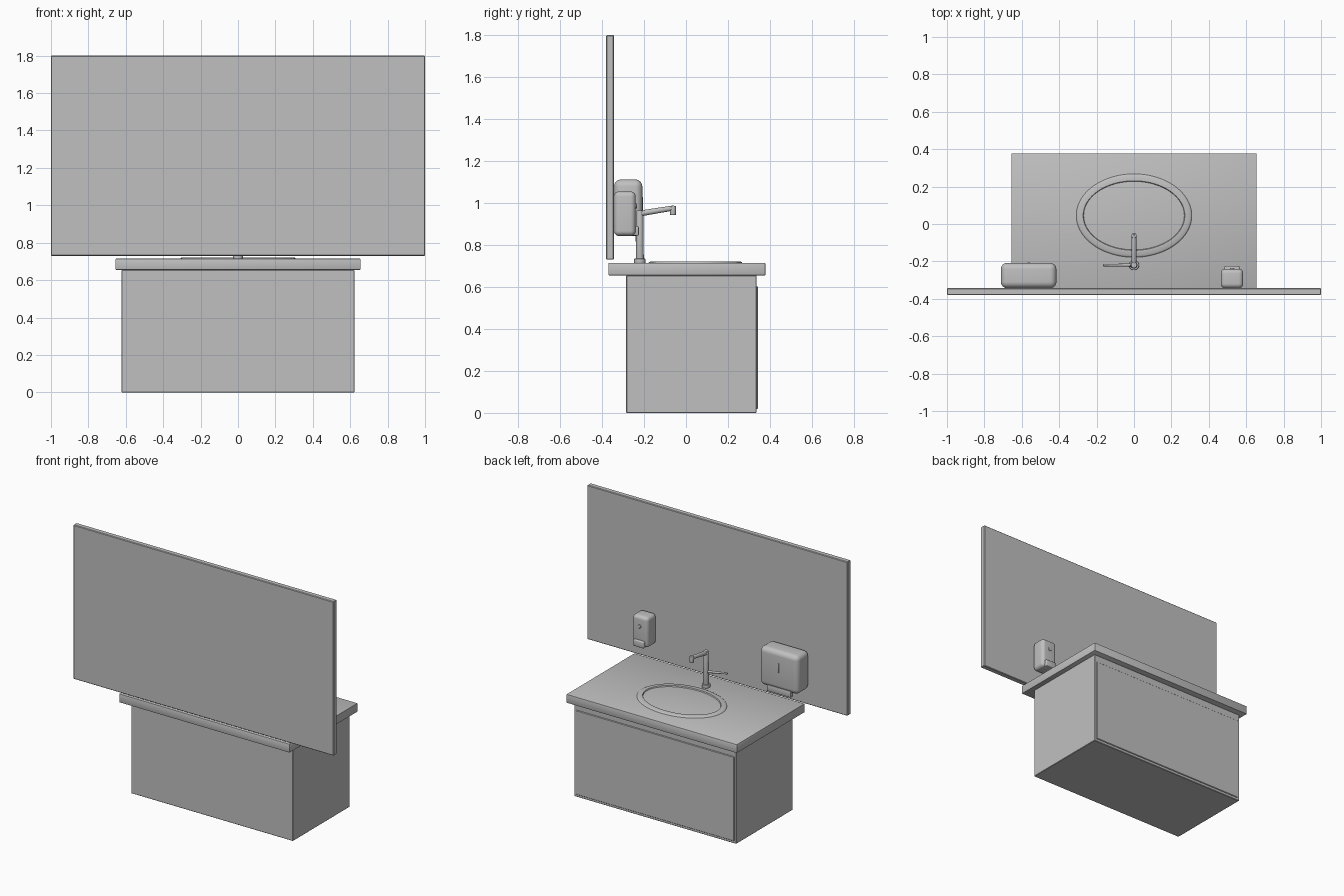
import bpy, bmesh, math
from mathutils import Vector

cube = bpy.data.objects.get("Cube")
if cube:
    bpy.data.objects.remove(cube, do_unlink=True)

GREY = (0.53, 0.53, 0.53, 1)
grey = bpy.data.materials.new("plain grey")
grey.use_nodes = True
grey.diffuse_color = GREY
grey.node_tree.nodes["Principled BSDF"].inputs["Base Color"].default_value = GREY


def finish(name, bm):
    bmesh.ops.recalc_face_normals(bm, faces=bm.faces)
    mesh = bpy.data.meshes.new(name)
    bm.to_mesh(mesh)
    bm.free()
    mesh.materials.append(grey)
    obj = bpy.data.objects.new(name, mesh)
    bpy.context.collection.objects.link(obj)
    bpy.ops.object.select_all(action='DESELECT')
    obj.select_set(True)
    bpy.context.view_layer.objects.active = obj
    bpy.ops.object.shade_smooth_by_angle(angle=math.radians(35))
    return obj


def box(name, low, high, radius=0.0, segments=1):
    """Box between two corners, with optional rounded edges."""
    bm = bmesh.new()
    bmesh.ops.create_cube(bm, size=1)
    for v in bm.verts:
        v.co = Vector([(a + b) / 2 + c * (b - a) for a, b, c in zip(low, high, v.co)])
    if radius:
        bmesh.ops.bevel(bm, geom=bm.edges[:], offset=radius, segments=segments,
                        profile=0.5, affect='EDGES')
    return finish(name, bm)


def rod(name, start, end, r1, r2=None, bevel=0.003):
    """Round rod between two points, optionally tapered."""
    start, end = Vector(start), Vector(end)
    axis = end - start
    bm = bmesh.new()
    bmesh.ops.create_cone(bm, cap_ends=True, segments=32, radius1=r1,
                          radius2=r1 if r2 is None else r2, depth=axis.length)
    caps = [e for e in bm.edges if abs(e.verts[0].co.z - e.verts[1].co.z) < 1e-5]
    bmesh.ops.bevel(bm, geom=caps, offset=bevel, segments=3, profile=0.5, affect='EDGES')
    turn = axis.to_track_quat('Z', 'Y')
    for v in bm.verts:
        v.co = turn @ v.co + (start + end) / 2
    return finish(name, bm)


def oval_ring(name, centre, half_x, half_y, profile, steps=96):
    """Sweep an (inset, height) profile round an oval."""
    bm = bmesh.new()
    loops = []
    for inset, z in profile:
        loops.append([bm.verts.new((centre[0] + (half_x - inset) * math.cos(a),
                                    centre[1] + (half_y - inset) * math.sin(a), z))
                      for a in (math.tau * i / steps for i in range(steps))])
    for k, lower in enumerate(loops):
        upper = loops[(k + 1) % len(loops)]
        for i in range(steps):
            j = (i + 1) % steps
            bm.faces.new((lower[i], lower[j], upper[j], upper[i]))
    return finish(name, bm)


# Wall mirror
box("mirror", (-1, -0.38, 0.73), (1, -0.343, 1.8), 0.004)

# Vanity cabinet, drawer front and countertop
box("cabinet", (-0.622, -0.285, 0), (0.622, 0.337, 0.655), 0.003)
box("drawer_front", (-0.607, 0.33, 0.018), (0.607, 0.343, 0.603), 0.003)
box("countertop", (-0.655, -0.37, 0.655), (0.655, 0.378, 0.715), 0.004, 2)

# Basin rim
oval_ring("basin_rim", (0, 0.045), 0.31, 0.224,
          [(0, 0.713), (0.003, 0.718), (0.01, 0.722), (0.038, 0.722), (0.042, 0.713)])

# Tap
TAP_Y = -0.22
rod("tap_base", (0, TAP_Y, 0.713), (0, TAP_Y, 0.735), 0.027)
rod("tap_column", (0, TAP_Y, 0.73), (0, TAP_Y, 0.965), 0.019, 0.016)
rod("tap_spout", (0, TAP_Y, 0.95), (0, -0.055, 0.977), 0.014, 0.012)
rod("tap_nozzle", (0, -0.062, 0.943), (0, -0.062, 0.986), 0.014)
rod("tap_handle", (0, TAP_Y, 0.82), (-0.165, TAP_Y, 0.85), 0.009, 0.006)

# Paper towel dispenser
box("towel_dispenser", (-0.712, -0.343, 0.843), (-0.415, -0.208, 1.112), 0.034, 6)
box("towel_window", (-0.569, -0.212, 0.965), (-0.557, -0.205, 1.03), 0.003, 2)
box("towel_tongue", (-0.657, -0.24, 0.815), (-0.472, -0.21, 0.86), 0.004, 2)

# Soap dispenser
box("soap_dispenser", (0.464, -0.343, 0.843), (0.584, -0.24, 1.055), 0.024, 6)
box("soap_lever", (0.484, -0.27, 0.845), (0.564, -0.225, 0.89), 0.006, 3)
rod("soap_button", (0.524, -0.25, 0.985), (0.524, -0.234, 0.985), 0.012)
